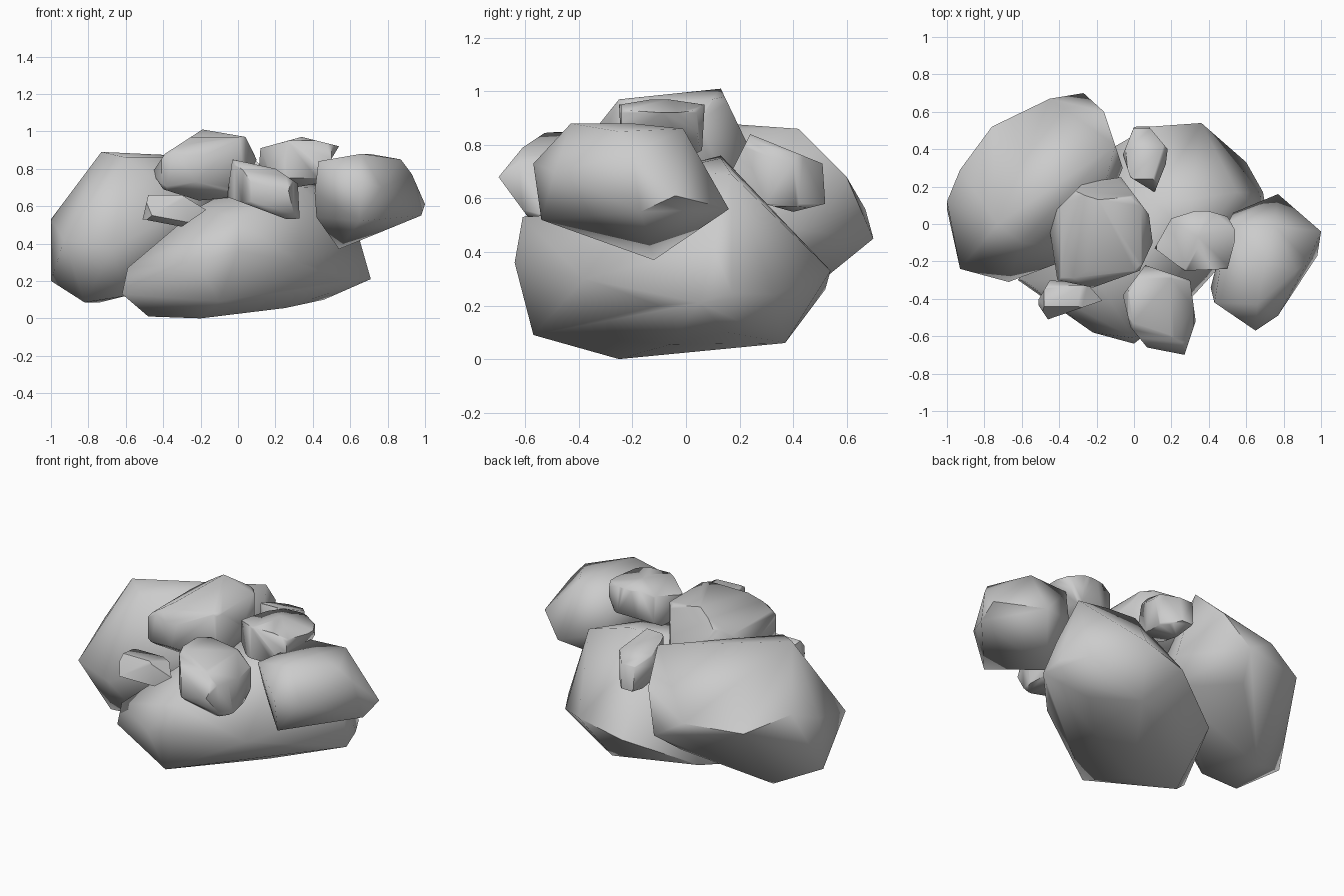
import bpy, bmesh
from math import radians
from itertools import product
from mathutils import Vector
from mathutils.geometry import convex_hull_2d

if "Cube" in bpy.data.objects:
    bpy.data.objects.remove(bpy.data.objects["Cube"])


def rehull(bm):
    """Close a convex shape again after a cut."""
    bmesh.ops.delete(bm, geom=bm.faces[:] + bm.edges[:], context='EDGES_FACES')
    bmesh.ops.remove_doubles(bm, verts=bm.verts[:], dist=0.004)
    bmesh.ops.convex_hull(bm, input=bm.verts[:])
    junk = [v for v in bm.verts if not v.link_faces]
    bmesh.ops.delete(bm, geom=junk, context='VERTS')


def cut(bm, point, normal):
    if max((v.co - point).dot(normal) for v in bm.verts) < 0.004:
        return
    bmesh.ops.bisect_plane(bm, geom=bm.verts[:] + bm.edges[:] + bm.faces[:], dist=1e-5,
                           plane_co=point, plane_no=normal, clear_outer=True)
    rehull(bm)


def finish(bm, name):
    bmesh.ops.dissolve_limit(bm, angle_limit=radians(2), verts=bm.verts[:], edges=bm.edges[:])
    bmesh.ops.recalc_face_normals(bm, faces=bm.faces[:])
    mesh = bpy.data.meshes.new(name)
    bm.to_mesh(mesh)
    bm.free()
    mesh.shade_smooth()
    mesh.set_sharp_from_angle(angle=radians(60))
    obj = bpy.data.objects.new(name, mesh)
    bpy.context.collection.objects.link(obj)


def boulder(name, corners):
    """Stretch a convex skin over a few corner points."""
    bm = bmesh.new()
    for p in corners:
        bm.verts.new(p)
    rehull(bm)
    finish(bm, name)


def rock(name, front, side, top, chip=0.9):
    """Carve a block to its front (xz), side (yz) and top (xy) outlines, then chip its corners."""
    bm = bmesh.new()
    bmesh.ops.create_cube(bm, size=4)
    for pts, (a, b) in ((front, (0, 2)), (side, (1, 2)), (top, (0, 1))):
        pts = [Vector(p) for p in pts]
        loop = [pts[i] for i in convex_hull_2d(pts)]
        mid = sum(loop, Vector((0, 0))) / len(loop)
        for p, q in zip(loop, loop[1:] + loop[:1]):
            n2 = Vector((q.y - p.y, p.x - q.x))
            if n2.length < 1e-6:
                continue
            if n2.dot(p - mid) < 0:
                n2 = -n2
            point, normal = Vector((0, 0, 0)), Vector((0, 0, 0))
            point[a], point[b] = p
            normal[a], normal[b] = n2.normalized()
            cut(bm, point, normal)
    lo = Vector([min(v.co[i] for v in bm.verts) for i in range(3)])
    hi = Vector([max(v.co[i] for v in bm.verts) for i in range(3)])
    mid, half = (lo + hi) / 2, (hi - lo) / 2
    for signs in product((-1, 1), repeat=3):
        n = Vector([s / h for s, h in zip(signs, half)]).normalized()
        reach = max((v.co - mid).dot(n) for v in bm.verts)
        cut(bm, mid + n * reach * chip, n)
    finish(bm, name)


# Large boulders
boulder("base_boulder", [
    (-.62, -.3, .13), (-.48, -.2, .01), (-.2, -.25, 0), (-.1, -.57, .09), (0, -.64, .36),
    (0, -.61, .53), (-.22, -.58, .3), (.32, -.38, .3), (.32, -.32, .245), (.54, -.1, .2),
    (.46, .15, .1), (.25, -.06, .055), (.71, .05, .21), (.65, .1, .42), (.69, .17, .25),
    (.6, .33, .24), (.55, .17, .69), (.36, .54, .33), (.08, .52, .26), (.25, .37, .06),
    (-.3, .3, .12), (.3, .13, .75), (.1, .13, .76), (.34, -.1, .7), (-.2, -.3, .6),
    (-.59, -.3, .27)])
boulder("left_boulder", [
    (-1, .12, .53), (-1, .08, .2), (-.93, -.24, .42), (-.93, .29, .6), (-.73, 0, .89),
    (-.6, -.1, .86), (-.1, .42, .86), (-.4, .2, .87), (-.76, .52, .52), (-.45, .67, .56),
    (-.27, .7, .45), (-.16, .6, .68), (-.06, .3, .5), (-.25, -.15, .6), (-.67, -.31, .38),
    (-.82, -.08, .085), (-.74, .2, .085), (-.6, -.12, .12), (-.35, .54, .32), (-.1, .2, .35)])
boulder("right_boulder", [
    (.43, -.42, .84), (.66, -.43, .88), (.7, -.2, .88), (.75, -.01, .86), (.87, -.25, .85),
    (.65, -.57, .73), (.77, -.49, .7), (.93, -.2, .77), (1, -.04, .61), (.98, -.17, .55),
    (.77, .16, .56), (.53, .06, .62), (.5, 0, .84), (.54, -.12, .37), (.61, -.12, .4),
    (.65, -.54, .52), (.42, -.3, .54), (.41, -.34, .67)])

# Medium rocks
rock("top_rock",
     [(-.46, .78), (-.39, .88), (-.19, 1.01), (.04, .97), (.1, .85), (0, .65), (-.21, .63), (-.4, .69)],
     [(-.33, .87), (-.25, .97), (.13, 1.01), (.25, .76), (.1, .66), (-.2, .63), (-.34, .73)],
     [(-.46, .03), (-.27, .22), (-.07, .25), (.08, .05), (.1, -.1), (.03, -.25), (-.22, -.34), (-.41, -.3)], .96)
rock("front_rock",
     [(-.06, .65), (-.03, .85), (.2, .8), (.32, .72), (.33, .53), (.26, .53), (.06, .62)],
     [(-.7, .68), (-.61, .79), (-.52, .85), (-.3, .85), (-.22, .7), (-.35, .55), (-.59, .53)],
     [(-.06, -.38), (.06, -.22), (.3, -.3), (.33, -.52), (.27, -.7), (.07, -.66), (-.02, -.55)], .95)

# Small stones
rock("upper_right_stone",
     [(.11, .78), (.12, .91), (.34, .97), (.54, .92), (.42, .72), (.25, .69)],
     [(-.25, .95), (-.1, .975), (.07, .95), (.06, .78), (-.1, .69), (-.24, .75)],
     [(.11, -.13), (.2, .03), (.36, .08), (.5, .04), (.55, -.05), (.5, -.24), (.27, -.25)], .97)
rock("front_left_stone",
     [(-.51, .53), (-.48, .66), (-.3, .66), (-.17, .58), (-.3, .49)],
     [(-.51, .55), (-.44, .66), (-.33, .65), (-.3, .54), (-.4, .49)],
     [(-.52, -.42), (-.46, -.51), (-.17, -.41), (-.25, -.32), (-.45, -.3)], .97)
rock("back_stone",
     [(-.06, .7), (-.03, .84), (.1, .84), (.18, .74), (.16, .57), (.02, .55)],
     [(.17, .7), (.24, .84), (.51, .73), (.52, .58), (.4, .55), (.22, .6)],
     [(-.06, .37), (0, .52), (.08, .52), (.18, .4), (.17, .32), (.11, .17), (-.02, .25)], .97)
